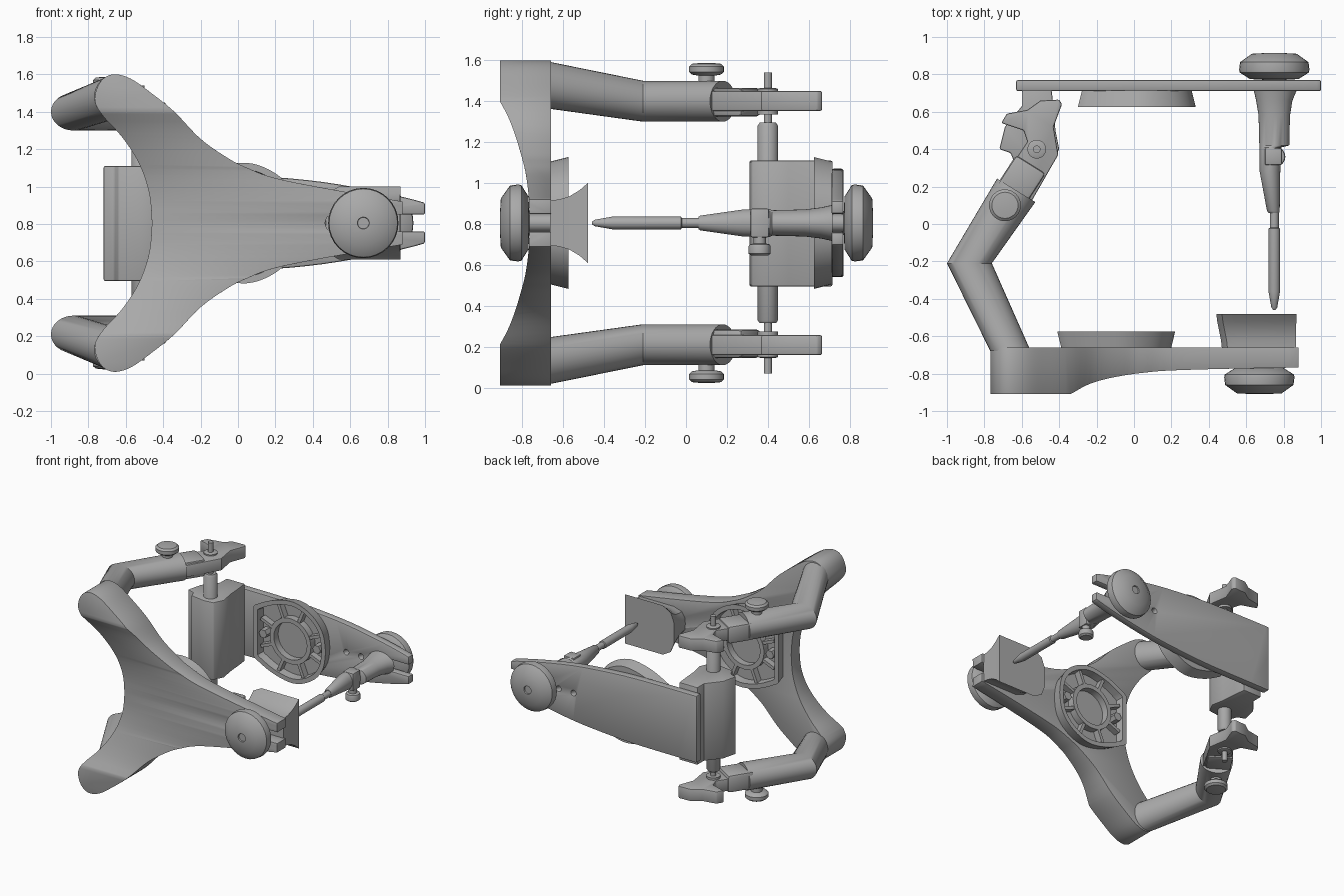
import bpy, bmesh, math
from mathutils import Vector

if "Cube" in bpy.data.objects:
    bpy.data.objects.remove(bpy.data.objects["Cube"])

MID = 0.805  # height of the symmetry plane
GREY = (0.4, 0.4, 0.4, 1)
mat = bpy.data.materials.new("satin grey")
mat.use_nodes = True
mat.diffuse_color = GREY
mat.node_tree.nodes["Principled BSDF"].inputs["Base Color"].default_value = GREY


def finish(ob, bevel=0, cutters=(), op="DIFFERENCE"):
    """Apply cuts and bevel, then shade smooth with sharp creases."""
    for c in cutters:
        m = ob.modifiers.new("cut", "BOOLEAN")
        m.object, m.operation, m.solver = c, op, "EXACT"
    if bevel:
        m = ob.modifiers.new("bevel", "BEVEL")
        m.width, m.segments, m.limit_method = bevel, 2, "ANGLE"
        m.angle_limit = math.radians(40)
    if ob.modifiers:
        graph = bpy.context.evaluated_depsgraph_get()
        mesh = bpy.data.meshes.new_from_object(ob.evaluated_get(graph))
        ob.modifiers.clear()
        ob.data = mesh
    for c in cutters:
        bpy.data.objects.remove(c)
    ob.data.materials.clear()
    ob.data.materials.append(mat)
    bpy.ops.object.select_all(action="DESELECT")
    ob.select_set(True)
    bpy.context.view_layer.objects.active = ob
    bpy.ops.object.shade_smooth_by_angle(angle=math.radians(35))
    return ob


def loft(name, rings, wrap=False):
    """Skin a row of equal-sized rings; cap both ends unless wrapped."""
    bm = bmesh.new()
    rows = [[bm.verts.new(p) for p in r] for r in rings]
    pairs = list(zip(rows, rows[1:])) + ([(rows[-1], rows[0])] if wrap else [])
    n = len(rows[0])
    for a, b in pairs:
        for i in range(n):
            j = (i + 1) % n
            bm.faces.new((a[i], a[j], b[j], b[i]))
    if not wrap:
        bm.faces.new(rows[0])
        bm.faces.new(rows[-1])
    bmesh.ops.recalc_face_normals(bm, faces=bm.faces)
    me = bpy.data.meshes.new(name)
    bm.to_mesh(me)
    bm.free()
    ob = bpy.data.objects.new(name, me)
    bpy.context.collection.objects.link(ob)
    return ob


PLACE = {"x": lambda u, v, t: (t, u, v), "y": lambda u, v, t: (u, t, v), "z": lambda u, v, t: (u, v, t)}


def prism(name, pts, axis, a, b):
    return loft(name, [[PLACE[axis](u, v, t) for u, v in pts] for t in (a, b)])


def ellipse(u, v, ru, rv, n=32):
    return [(u + ru * math.cos(k * math.tau / n), v + rv * math.sin(k * math.tau / n)) for k in range(n)]


def lathe(name, u, v, axis, profile, wrap=False):
    return finish(loft(name, [[PLACE[axis](p, q, t) for p, q in ellipse(u, v, r, r)] for r, t in profile], wrap))


def spline(pts, n=5):
    """Catmull-Rom curve through the points."""
    p = [Vector(q) for q in [pts[0]] + pts + [pts[-1]]]
    out = []
    for a, b, c, d in zip(p, p[1:], p[2:], p[3:]):
        for k in range(n):
            t = k / n
            out.append(tuple(0.5 * (2 * b + (c - a) * t + (2 * a - 5 * b + 4 * c - d) * t**2
                                    + (3 * b - a - 3 * c + d) * t**3)))
    return out + [pts[-1]]


def both(half):
    """Complete a half outline across the symmetry plane."""
    lower = [(u, -v) for u, v in reversed(half) if abs(v) > 1e-4]
    return [(u, v + MID) for u, v in half + lower]


# Front frame: Y-shaped outline, thickened towards the two legs
edge = spline([(-0.46, 0), (-0.475, 0.16), (-0.53, 0.32), (-0.62, 0.46), (-0.72, 0.57), (-0.765, 0.65),
               (-0.75, 0.73), (-0.71, 0.78), (-0.65, 0.795), (-0.57, 0.77), (-0.47, 0.7), (-0.34, 0.595),
               (-0.2, 0.45), (-0.05, 0.345), (0.05, 0.295), (0.2, 0.24), (0.5, 0.18), (0.88, 0.115)])
slot = [(0.88, 0.045), (0.5, 0.045), (0.475, 0.03), (0.465, 0)]
depth = [(-0.6, 0.85), (-0.91, 0.85)] + spline([(-0.91, 0.595), (-0.87, 0.52), (-0.835, 0.43), (-0.805, 0.33),
                                                (-0.783, 0.24), (-0.768, 0.12), (-0.765, 0)])
frame = prism("front_frame", both(edge + slot), "y", -1, -0.66)
finish(frame, 0.012, [prism("depth_cutter", both(depth), "x", -1.2, 1.2)], "INTERSECT")

# Back plate: tapering outline with a slotted end and two small holes
taper = [(-0.63, 0.0), (-0.63, 0.265)] + spline([(-0.6, 0.265), (-0.1, 0.262), (0.2, 0.245), (0.45, 0.22),
                                                (0.7, 0.178), (0.9, 0.135), (1, 0.108)], 3)
back_slot = [(1, 0.045), (0.66, 0.045), (0.63, 0)]
holes = [prism("hole_cutter", ellipse(x, MID, 0.02, 0.02, 16), "y", 0.6, 0.9) for x in (0.45, 0.58)]
finish(prism("back_plate", both(taper + back_slot), "y", 0.71, 0.77), 0.01, holes)


# Mounting dishes: rounded shields with a hub ring, spokes and side pins
def mount(side, cx, base, face):
    shape = [(-0.315, 0), (-0.315, 0.2)] + spline([(-0.3, 0.215), (-0.16, 0.285), (0, 0.322), (0.12, 0.3),
                                                  (0.23, 0.23), (0.295, 0.13), (0.315, 0)], 4)
    outline = both(shape)

    def ring(s, y):
        return [(cx + u * s, y, MID + (v - MID) * s) for u, v in outline]

    def at(f):
        return base + (face - base) * f

    finish(loft(side + "_dish", [ring(0.93, base), ring(1, face), ring(0.89, face), ring(0.87, at(0.3))]))
    lathe(side + "_dish_hub", cx, MID, "y",
          [(0.18, at(0.2)), (0.18, at(0.9)), (0.145, at(0.9)), (0.145, at(0.2))], True)
    for k in range(8):
        a = (k + 0.5) * math.tau / 8
        c, s = math.cos(a), math.sin(a)
        bar = [(cx + r * c - w * s, MID + r * s + w * c)
               for r, w in ((0.17, -0.012), (0.285, -0.012), (0.285, 0.012), (0.17, 0.012))]
        finish(prism(side + "_dish_spoke", bar, "y", at(0.2), at(0.85)))
    for s in (-1, 1):
        finish(prism(side + "_dish_pin", ellipse(cx + s * 0.235, MID, 0.035, 0.035, 6), "y", at(0.2), at(1)))


mount("front", -0.095, -0.665, -0.575)
mount("back", 0.015, 0.715, 0.625)

# Hinge block and shaft
block = [(-0.72, 0.4), (-0.69, 0.52), (-0.6, 0.63), (-0.6, 0.715), (-0.44, 0.715), (-0.43, 0.62),
         (-0.42, 0.5), (-0.4, 0.4), (-0.44, 0.32), (-0.52, 0.31), (-0.64, 0.33), (-0.66, 0.38)]
finish(prism("hinge_block", block, "z", 0.495, 1.11), 0.008)
lathe("hinge_shaft", -0.52, 0.4, "z",
      [(r, MID + s * h) for s, steps in ((-1, ((0.02, 0.735), (0.02, 0.49), (0.04, 0.49), (0.05, 0.475))),
                                         (1, ((0.05, 0.475), (0.04, 0.49), (0.02, 0.49), (0.02, 0.735))))
       for r, h in steps])

# Bent arms with clamp jaws and thumb screws, mirrored top and bottom
jaw = [(-0.73, 0.2), (-0.57, 0.44), (-0.59, 0.5), (-0.71, 0.54), (-0.68, 0.59), (-0.57, 0.61), (-0.5, 0.66),
       (-0.4, 0.665), (-0.385, 0.64), (-0.43, 0.52), (-0.405, 0.37), (-0.56, 0.1)]
pad = [(-0.74, 0.2), (-0.63, 0.37), (-0.47, 0.27), (-0.58, 0.1)]
for side, s in (("upper", 1), ("lower", -1)):
    def z(h):
        return MID + s * h

    rings = []
    for cx, cy, h, rx, rz, tilt in ((-0.66, -0.68, 0.675, 0.108, 0.115, 0), (-0.88, -0.21, 0.595, 0.12, 0.1, 0),
                                    (-0.63, 0.18, 0.595, 0.12, 0.1, -0.55)):
        c, t = math.cos(tilt), math.sin(tilt)
        rings.append([(cx + u * c, cy + u * t, v) for u, v in ellipse(0, z(h), rx, rz)])
    finish(loft(side + "_arm", rings))
    finish(prism(side + "_jaw_pad", pad, "z", z(0.52), z(0.66)), 0.02)
    finish(prism(side + "_jaw", jaw, "z", z(0.548), z(0.645)), 0.008)
    lathe(side + "_pivot_collar", -0.52, 0.4, "z", [(0.05, z(0.53)), (0.05, z(0.655)), (0.035, z(0.66))])
    lathe(side + "_thumb_screw", -0.69, 0.1, "z",
          [(0.04, z(0.65)), (0.04, z(0.72)), (0.07, z(0.725)), (0.085, z(0.738)), (0.085, z(0.765)),
           (0.07, z(0.778)), (0.03, z(0.782))])

# Large clamping knobs with stems through the slots
for side, cx, y, d in (("front", 0.67, -0.765, -1), ("back", 0.75, 0.77, 1)):
    lathe(side + "_knob", cx, MID, "y",
          [(r, y + d * t) for r, t in ((0.044, -0.11), (0.044, 0), (0.13, 0.005), (0.185, 0.04), (0.188, 0.055),
                                       (0.183, 0.095), (0.12, 0.14), (0.032, 0.145), (0.03, 0.135))])

# Flared guide table on the front frame
sections = []
for y, x0, x1, h in ((-0.665, 0.47, 0.865, 0.11), (-0.62, 0.465, 0.865, 0.115), (-0.57, 0.455, 0.866, 0.13),
                     (-0.52, 0.445, 0.868, 0.16), (-0.48, 0.44, 0.87, 0.195)):
    half = [(x0, 0.4 * h), (x0 + 0.03, 0.8 * h), (x0 + 0.1, h), (x1, h)]
    sections.append([(u, y, v) for u, v in both(half)])
finish(loft("guide_table", sections))

# Pin holder: trumpet foot narrowing to a slim nose
holder = []
for y, cx, rx, rz in ((0.715, 0.755, 0.115, 0.088), (0.66, 0.75, 0.097, 0.076), (0.58, 0.75, 0.084, 0.066),
                      (0.42, 0.75, 0.08, 0.062), (0.41, 0.73, 0.058, 0.068), (0.28, 0.727, 0.055, 0.066),
                      (0.07, 0.745, 0.034, 0.036), (0.06, 0.748, 0.028, 0.03)):
    holder.append([(u, y, v) for u, v in ellipse(cx, MID, rx, rz)])
finish(loft("pin_holder", holder))
finish(prism("pin_holder_cheek", [(0.7, 0.735), (0.79, 0.735), (0.79, 0.875), (0.7, 0.875)], "y", 0.315, 0.405), 0.008)
lathe("pin_screw", 0.755, 0.36, "z", [(0.03, 0.76), (0.03, 0.705), (0.05, 0.7), (0.054, 0.69), (0.054, 0.655), (0.04, 0.645)])
lathe("guide_pin", 0.75, MID, "y",
      [(0.024, 0.1), (0.024, -0.02), (0.031, -0.025), (0.031, -0.36), (0.016, -0.445), (0.006, -0.46)])
